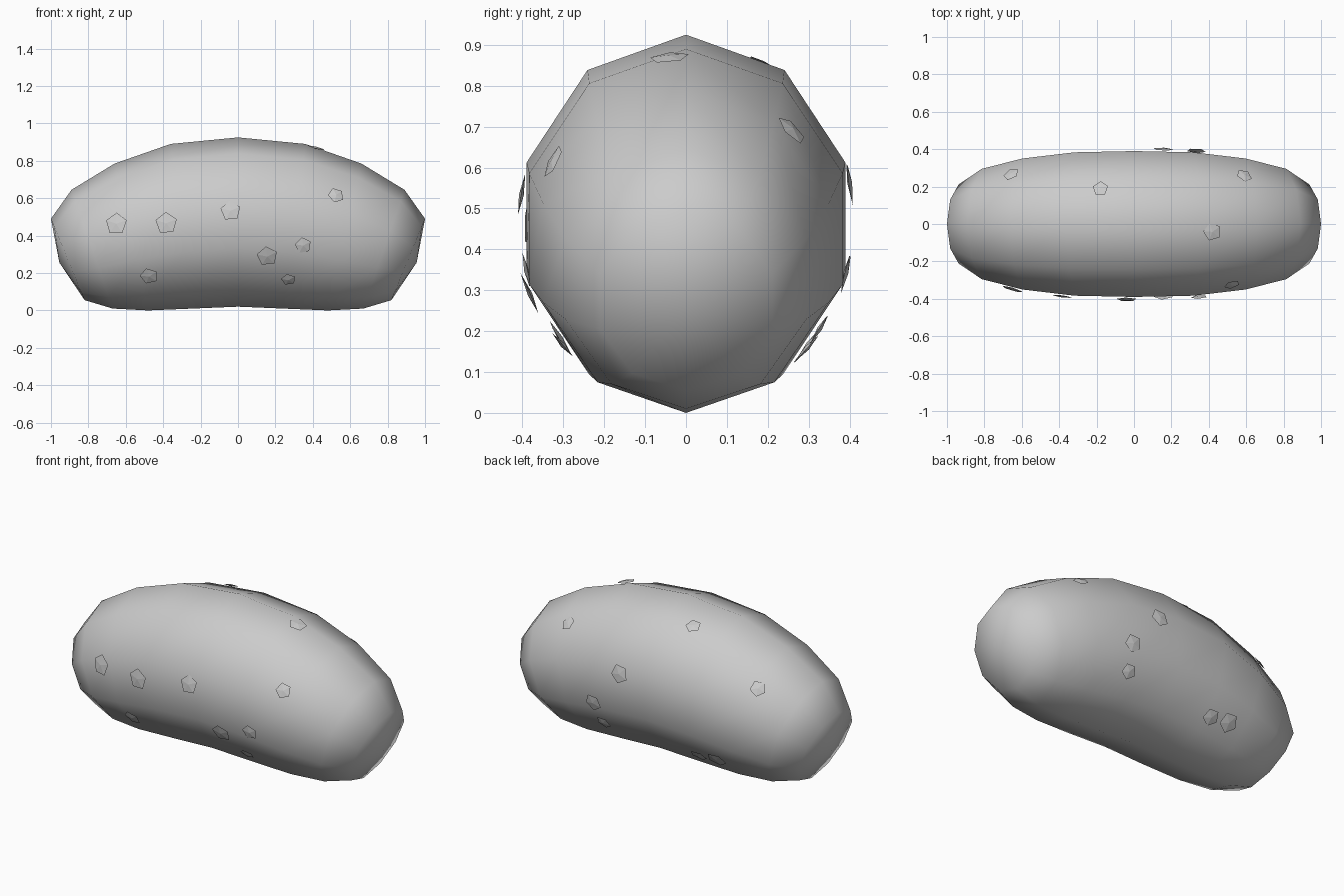
import bpy, bmesh, math
from mathutils import Vector, Matrix

if "Cube" in bpy.data.objects:
    bpy.data.objects.remove(bpy.data.objects["Cube"])

SIDES = 10
# Body cross-sections from the middle outwards: top (x, z), bottom (x, z), half width in y
rings = [((0, .925), (0, .02), .41), ((.36, .89), (.24, .01), .403),
         ((.66, .785), (.48, 0), .368), ((.89, .645), (.67, .01), .31),
         ((1.0, .49), (.82, .055), .222)]
TIP = (.955, 0, .255)


def add_ring(bm, top, bottom, width, sign):
    t, b = Vector((sign * top[0], 0, top[1])), Vector((sign * bottom[0], 0, bottom[1]))
    centre, up = (t + b) / 2, (t - b) / 2
    verts = []
    for i in range(SIDES):
        a = 2 * math.pi * i / SIDES
        verts.append(bm.verts.new(centre + up * math.cos(a) + Vector((0, width * math.sin(a), 0))))
    return verts


def make_object(name, bm, smooth):
    bmesh.ops.recalc_face_normals(bm, faces=bm.faces)
    for f in bm.faces:
        f.smooth = smooth
    me = bpy.data.meshes.new(name)
    bm.to_mesh(me)
    ob = bpy.data.objects.new(name, me)
    bpy.context.collection.objects.link(ob)
    return ob


# Bent, rounded body
bm = bmesh.new()
loops = [add_ring(bm, *r, -1) for r in reversed(rings[1:])] + [add_ring(bm, *r, 1) for r in rings]
for l0, l1 in zip(loops, loops[1:]):
    for i in range(SIDES):
        j = (i + 1) % SIDES
        bm.faces.new((l0[i], l0[j], l1[j], l1[i]))
for loop, sign in ((loops[0], -1), (loops[-1], 1)):
    tip = bm.verts.new((sign * TIP[0], 0, TIP[2]))
    for i in range(SIDES):
        bm.faces.new((loop[i], loop[(i + 1) % SIDES], tip))
body = make_object("body", bm, True)
bm.free()


def surface_normal(p):
    """Smooth body normal near p, blended from the corners of the nearest face."""
    _, hit, _, face = body.closest_point_on_mesh(p)
    n = Vector()
    for vi in body.data.polygons[face].vertices:
        v = body.data.vertices[vi]
        n += v.normal / ((v.co - hit).length_squared + .001)
    return hit, n.normalized()


# Five-sided surface specks: x, y, z, radius
specks = [(-.65, -.35, .46, .06), (-.385, -.40, .465, .06), (-.04, -.41, .53, .055),
          (.155, -.40, .275, .057), (.35, -.40, .35, .045), (.27, -.32, .155, .04),
          (-.475, -.32, .175, .05), (.525, -.33, .62, .044), (.42, -.045, .87, .05),
          (-.18, .19, .86, .043), (.59, .27, .695, .044), (-.665, .285, .65, .045),
          (.155, .41, .56, .055), (.335, .40, .345, .052), (.31, .35, .19, .045),
          (-.29, .32, .145, .05), (-.41, .32, .155, .058)]
for k, (x, y, z, r) in enumerate(specks):
    hit, n = surface_normal(Vector((x, y, z)))
    centre = hit + n * .014
    turn = n.to_track_quat('Z', 'Y').to_matrix().to_4x4()
    bm = bmesh.new()
    rim = [bm.verts.new((r * math.cos(math.radians(90 + 72 * i)),
                         r * math.sin(math.radians(90 + 72 * i)), 0)) for i in range(5)]
    for h in (.006, -.006):
        apex = bm.verts.new((0, 0, h))
        for i in range(5):
            bm.faces.new((rim[i], rim[(i + 1) % 5], apex))
    bm.transform(Matrix.Translation(centre) @ turn @ Matrix.Rotation(k * 1.3, 4, 'Z'))
    make_object(f"speck_{k + 1}", bm, False)
    bm.free()
